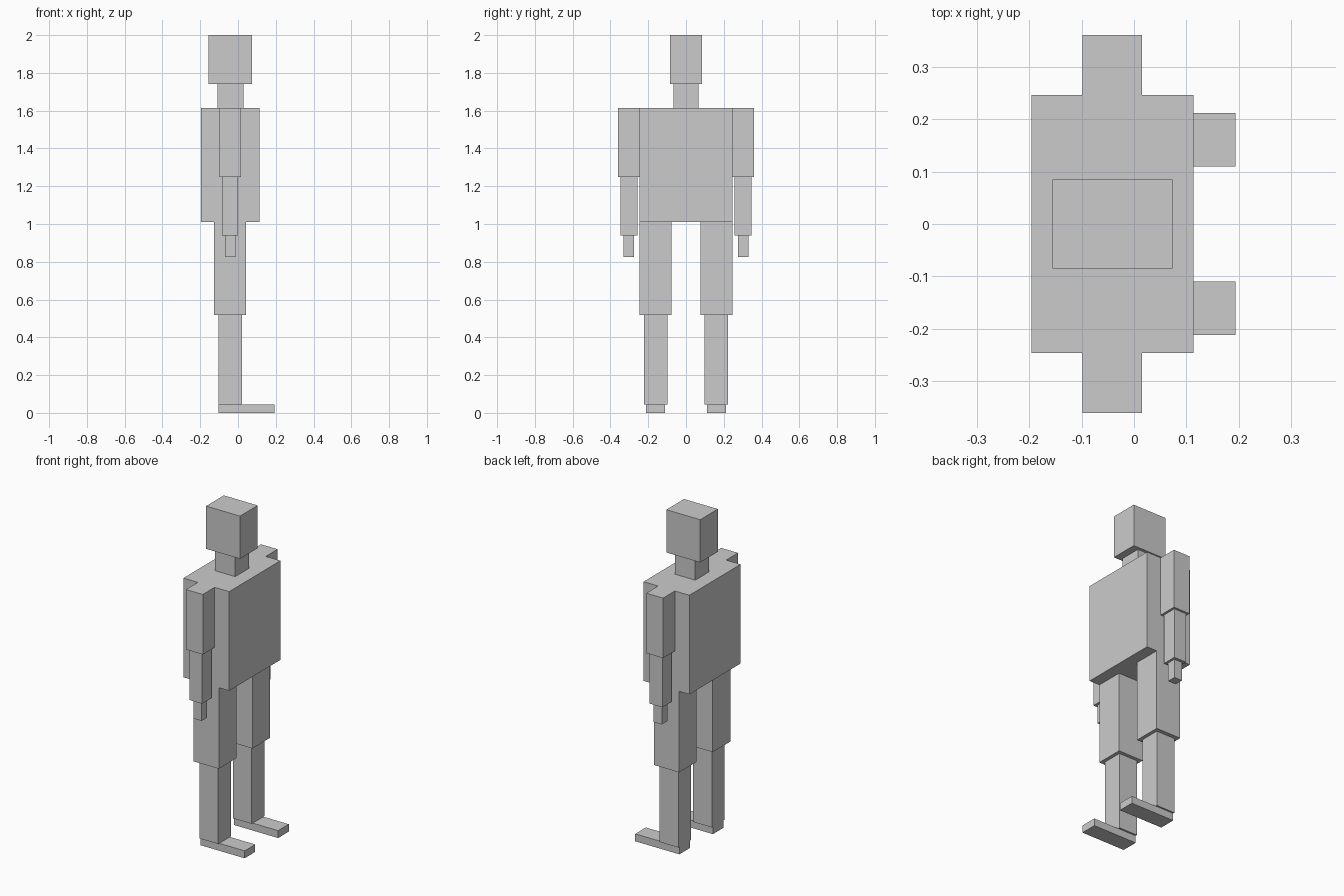
import bpy
import bmesh
from mathutils import Matrix, Vector

if "Cube" in bpy.data.objects:
    bpy.data.objects.remove(bpy.data.objects["Cube"])


def box(name, x, y, z):
    """Axis-aligned box from (min, max) ranges."""
    bm = bmesh.new()
    size = Vector((x[1] - x[0], y[1] - y[0], z[1] - z[0]))
    centre = Vector((sum(x) / 2, sum(y) / 2, sum(z) / 2))
    bmesh.ops.create_cube(bm, size=1, matrix=Matrix.Translation(centre) @ Matrix.Diagonal(size).to_4x4())
    mesh = bpy.data.meshes.new(name)
    bm.to_mesh(mesh)
    bm.free()
    obj = bpy.data.objects.new(name, mesh)
    bpy.context.collection.objects.link(obj)
    return obj


def pair(name, x, y, z):
    """Limb box mirrored to the other side of the body."""
    mirror = box(name, x, y, z).modifiers.new("Mirror", 'MIRROR')
    mirror.use_axis = (False, True, False)
    mirror.use_mirror_merge = False


# Joint heights
ANKLE, KNEE, HIP = 0.045, 0.517, 1.01
WRIST, ELBOW, SHOULDER, CHIN = 0.94, 1.248, 1.613, 1.74

# Body centre line
box("torso", (-0.195, 0.113), (-0.246, 0.246), (HIP, SHOULDER))
box("neck", (-0.109, 0.028), (-0.067, 0.067), (SHOULDER, CHIN))
box("head", (-0.155, 0.073), (-0.085, 0.085), (CHIN, 2.0))

# Arms
pair("upper_arms", (-0.098, 0.015), (0.246, 0.36), (ELBOW, SHOULDER))
pair("forearms", (-0.084, 0.001), (0.258, 0.347), (WRIST, ELBOW))
pair("hands", (-0.068, -0.014), (0.276, 0.33), (0.825, WRIST))

# Legs, toes pointing along +x
pair("thighs", (-0.126, 0.043), (0.077, 0.246), (KNEE, HIP))
pair("shins", (-0.104, 0.022), (0.099, 0.222), (ANKLE, KNEE))
pair("feet", (-0.104, 0.193), (0.11, 0.212), (0.0, ANKLE))
